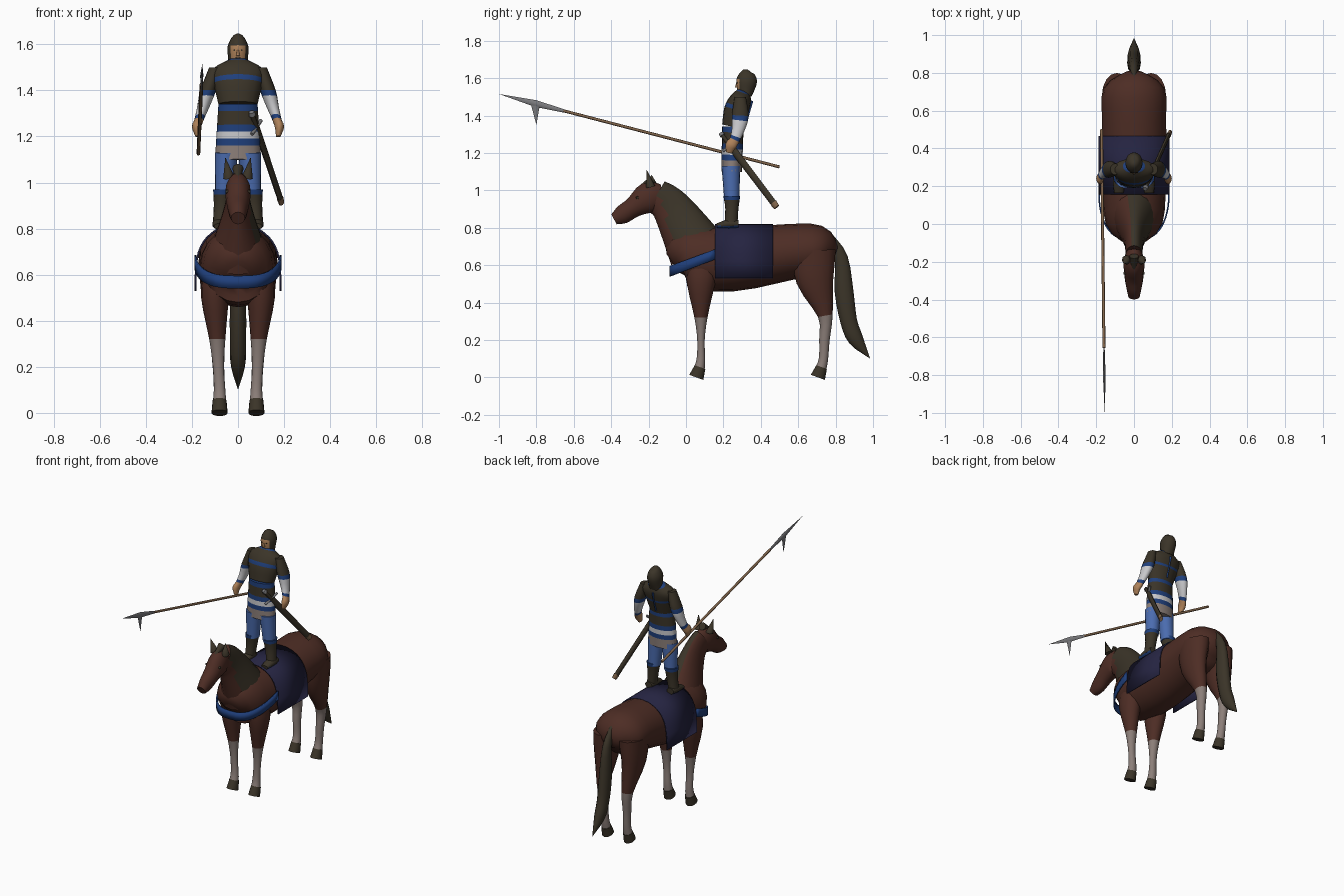
import bpy, bmesh
from math import sin, cos, pi, radians
from mathutils import Vector

if "Cube" in bpy.data.objects:
    bpy.data.objects.remove(bpy.data.objects["Cube"])


def material(name, *rgb):
    mat = bpy.data.materials.new(name)
    mat.use_nodes = True
    mat.diffuse_color = (*rgb, 1)
    mat.node_tree.nodes["Principled BSDF"].inputs["Base Color"].default_value = (*rgb, 1)
    return mat


COAT = material("chestnut coat", .075, .026, .018)
DARK = material("dark olive brown", .043, .034, .021)
NAVY = material("navy cloth", .018, .017, .052)
BLUE = material("blue trim", .014, .05, .2)
SKY = material("light blue trousers", .07, .15, .43)
WHITE = material("white linen", .58, .58, .6)
GREY = material("warm grey", .26, .21, .19)
SKIN = material("skin", .42, .22, .1)
WOOD = material("wood", .22, .13, .07)
STEEL = material("steel", .2, .2, .21)


def finish(name, bm, mats):
    bmesh.ops.recalc_face_normals(bm, faces=bm.faces)
    mesh = bpy.data.meshes.new(name)
    bm.to_mesh(mesh)
    bm.free()
    for mat in mats:
        mesh.materials.append(mat)
    mesh.shade_smooth()
    mesh.set_sharp_from_angle(angle=radians(50))
    obj = bpy.data.objects.new(name, mesh)
    bpy.context.collection.objects.link(obj)
    return obj


def spline(points, steps):
    """Smooth curve through all points, whatever their dimension."""
    pts = [Vector(p) for p in points]
    pts = [pts[0] * 2 - pts[1]] + pts + [pts[-1] * 2 - pts[-2]]
    curve = []
    for a, b, c, d in zip(pts, pts[1:], pts[2:], pts[3:]):
        for i in range(steps):
            t = i / steps
            curve.append(b + (c - a) * t / 2 + (a * 2 - b * 5 + c * 4 - d) * t * t / 2
                         + (b * 3 - a - c * 3 + d) * t ** 3 / 2)
    return curve + [pts[-2]]


def loft(name, points, mats, colour=None, side=1, steps=3, sides=16):
    """Skin ellipses along a curve of (x, y, z, half width, half depth).
    colour(centre, row) picks the material of each face."""
    rows = spline(points, steps)
    bm = bmesh.new()
    loops = []
    for i, row in enumerate(rows):
        along = rows[min(i + 1, len(rows) - 1)] - rows[max(i - 1, 0)]
        out = Vector((0, -along[2], along[1])).normalized()
        loop = []
        for k in range(sides):
            a = 2 * pi * k / sides
            p = Vector((side * row[0], row[1], row[2])) + out * row[4] * cos(a)
            p.x += max(row[3], 0) * sin(a)
            loop.append(bm.verts.new(p))
        loops.append(loop)
    for i, (a, b) in enumerate(zip(loops, loops[1:])):
        for k in range(sides):
            face = bm.faces.new((a[k], a[k - 1], b[k - 1], b[k]))
            if colour:
                face.material_index = mats.index(colour(face.calc_center_median(), i))
    for cap, i in ((loops[0], 0), (loops[-1], len(rows))):
        face = bm.faces.new(cap)
        if colour:
            face.material_index = mats.index(colour(face.calc_center_median(), i))
    return finish(name, bm, mats)


def rod(name, start, end, r_start, r_end, mat, sides=8, flat=1):
    start, end = Vector(start), Vector(end)
    bm = bmesh.new()
    bmesh.ops.create_cone(bm, cap_ends=True, segments=sides, radius1=r_start, radius2=r_end,
                          depth=(end - start).length)
    bmesh.ops.scale(bm, vec=(flat, 1, 1), verts=bm.verts)
    bm.transform((end - start).to_track_quat('Z', 'Y').to_matrix().to_4x4())
    bmesh.ops.translate(bm, vec=(start + end) / 2, verts=bm.verts)
    return finish(name, bm, [mat])


def cloth(name, edge, offset, mat):
    """Sheet swept from an arched edge by an offset, given a little thickness."""
    bm = bmesh.new()
    arch = [edge(pi * (i / 24 - .5)) for i in range(25)]
    near = [bm.verts.new(p) for p in arch]
    far = [bm.verts.new(p + Vector(offset)) for p in arch]
    for i in range(len(arch) - 1):
        bm.faces.new((near[i], near[i + 1], far[i + 1], far[i]))
    solid = finish(name, bm, [mat]).modifiers.new("thickness", 'SOLIDIFY')
    solid.thickness, solid.offset = .008, 0


# Horse trunk from chest to rump
loft("horse_body", [(0, -.07, .61, .06, .06), (0, 0, .64, .15, .16), (0, .25, .63, .17, .17),
                    (0, .55, .67, .17, .15), (0, .72, .68, .16, .13), (0, .8, .66, .05, .04)],
     [COAT], sides=20)

# Neck with the mane lying over its left side, and head
loft("horse_neck", [(0, .06, .68, .13, .16), (0, -.04, .85, .07, .12), (0, -.1, .93, .05, .1),
                    (0, -.16, .97, .045, .09)],
     [COAT, DARK], lambda c, row: DARK if c.x > -.02 and c.y + c.z * .3 > .15 else COAT, sides=20)
loft("horse_head", [(0, -.14, .96, .04, .07), (0, -.2, .96, .055, .085), (0, -.28, .91, .05, .055),
                    (0, -.34, .87, .04, .05), (0, -.385, .845, .03, .03)], [COAT])
rod("forelock", (0, -.17, 1.06), (0, -.27, 1), .025, .005, DARK)
loft("tail", [(0, .77, .75, .015, .02), (0, .83, .64, .025, .035), (0, .845, .46, .035, .05),
              (0, .87, .3, .035, .045), (0, .91, .2, .03, .04), (0, .985, .1, 0, 0)], [DARK], sides=12)


def stocking(c, row):
    return COAT if row < 6 else GREY


def sleeve(c, row):
    if row == 3 or row == 8:
        return BLUE
    return DARK if row < 3 else WHITE if row < 8 else SKIN


for side, word in ((1, "left"), (-1, "right")):
    # Horse ears, eyes, legs and hooves
    rod(word + "_ear", (side * .04, -.19, 1.02), (side * .055, -.21, 1.11), .025, 0, DARK)
    rod(word + "_horse_eye", (side * .04, -.26, .96), (side * .055, -.26, .96), .01, .006, DARK)
    loft(word + "_front_leg", [(.09, .09, .62, .06, .09), (.1, .08, .5, .06, .075), (.09, .08, .32, .035, .035),
                               (.085, .08, .2, .024, .02), (.08, .08, .1, .025, .023), (.08, .07, .04, .03, .03)],
         [COAT, GREY], stocking, side)
    loft(word + "_hind_leg", [(.09, .68, .68, .08, .12), (.1, .69, .52, .06, .1), (.09, .745, .33, .035, .04),
                              (.085, .74, .2, .025, .028), (.08, .735, .1, .025, .025), (.08, .72, .04, .03, .03)],
         [COAT, GREY], stocking, side)
    for end, y in (("front", .055), ("hind", .705)):
        loft(f"{word}_{end}_hoof", [(.08, y, 0, .035, .04), (.08, y + .02, .055, .03, .03)],
             [DARK], side=side, steps=1)

    # Rider legs, boots and arms
    loft(word + "_trouser_leg", [(.05, .24, 1.13, .05, .05), (.06, .245, .95, .04, .04)], [SKY], side=side)
    loft(word + "_boot", [(.065, .245, .97, .043, .045), (.07, .245, .9, .035, .035),
                          (.08, .24, .81, .03, .035)],
         [DARK, BLUE], lambda c, row: BLUE if row == 0 else DARK, side)
    loft(word + "_foot", [(.08, .28, .82, .025, .02), (.08, .23, .82, .032, .025), (.08, .165, .81, .025, .013)],
         [DARK, BLUE], lambda c, row: BLUE if c.z < .81 else DARK, side)
    loft(word + "_arm", [(.1, .29, 1.5, .025, .03), (.13, .29, 1.4, .034, .045), (.15, .28, 1.33, .027, .035),
                         (.17, .26, 1.27, .02, .027), (.18, .24, 1.24, .02, .03), (.175, .23, 1.2, .01, .015)],
         [DARK, BLUE, WHITE, SKIN], sleeve, side)

# Saddle cloth and chest strap
cloth("saddle_cloth", lambda a: Vector((.185 * sin(a), .155, .53 + .285 * abs(cos(a)) ** .56)),
      (0, .31, 0), NAVY)
cloth("chest_strap", lambda a: Vector((.185 * abs(sin(a)) ** .7 * (1 if a > 0 else -1),
                                       .155 - .24 * cos(a), .63 - .09 * cos(a))), (0, 0, .055), BLUE)

# Rider skirt and tunic, striped row by row
skirt = [GREY, GREY, BLUE, WHITE, BLUE, DARK, DARK, BLUE]
loft("striped_skirt", [(0, .245, 1.1, .1, .055), (0, .25, 1.34, .085, .058)], [GREY, BLUE, WHITE, DARK],
     lambda c, row: skirt[min(row, len(skirt) - 1)], steps=len(skirt))
loft("tunic", [(0, .25, 1.34, .085, .058), (0, .27, 1.43, .105, .066), (0, .295, 1.49, .11, .056),
               (0, .31, 1.53, .04, .035)],
     [DARK, BLUE], lambda c, row: BLUE if row == 4 or row > 10 else DARK, steps=4)
rod("back_stripe", (0, .31, 1.35), (0, .348, 1.48), .012, .012, BLUE, 4, .5)

# Hooded head with an open face
loft("hooded_head", [(0, .32, 1.5, .04, .03), (0, .32, 1.54, .043, .047), (0, .325, 1.59, .045, .055),
                     (0, .33, 1.63, .027, .035), (0, .335, 1.642, .005, .008)], [DARK, SKIN],
     lambda c, row: SKIN if c.y < .3 and abs(c.x) < .034 and 1.53 < c.z < 1.59 else DARK)
rod("nose", (0, .27, 1.55), (0, .272, 1.575), .008, .004, SKIN)
rod("mouth", (-.01, .276, 1.54), (.01, .276, 1.54), .003, .003, DARK)
for side, word in ((1, "left"), (-1, "right")):
    rod(word + "_eye", (side * .016, .28, 1.575), (side * .016, .27, 1.575), .005, .004, DARK)

# Hooked spear in the right hand
tip, butt = Vector((-.155, -1, 1.515)), Vector((-.172, .5, 1.125))
collar, barb = tip.lerp(butt, .23), tip.lerp(butt, .13)
rod("spear_shaft", butt, collar, .008, .008, WOOD)
rod("spear_socket", collar, barb, .009, .018, STEEL, flat=.4)
rod("spear_blade", barb, tip, .018, 0, STEEL, flat=.4)
rod("spear_hook", barb, barb + Vector((0, .005, -.115)), .025, 0, STEEL, flat=.25)

# Scabbard and sword hilt on the left hip
hip, end = Vector((.08, .235, 1.24)), Vector((.19, .485, .91))
guard = Vector((.02, .035, .03))
rod("scabbard", hip, hip.lerp(end, .94), .02, .018, DARK, flat=.6)
rod("scabbard_tip", hip.lerp(end, .93), end, .02, .017, WOOD, flat=.65)
rod("sword_guard", hip - guard, hip + guard, .008, .008, STEEL)
rod("sword_grip", hip, hip.lerp(end, -.16), .011, .011, DARK)
rod("sword_pommel", hip.lerp(end, -.16), hip.lerp(end, -.2), .016, .012, STEEL)
